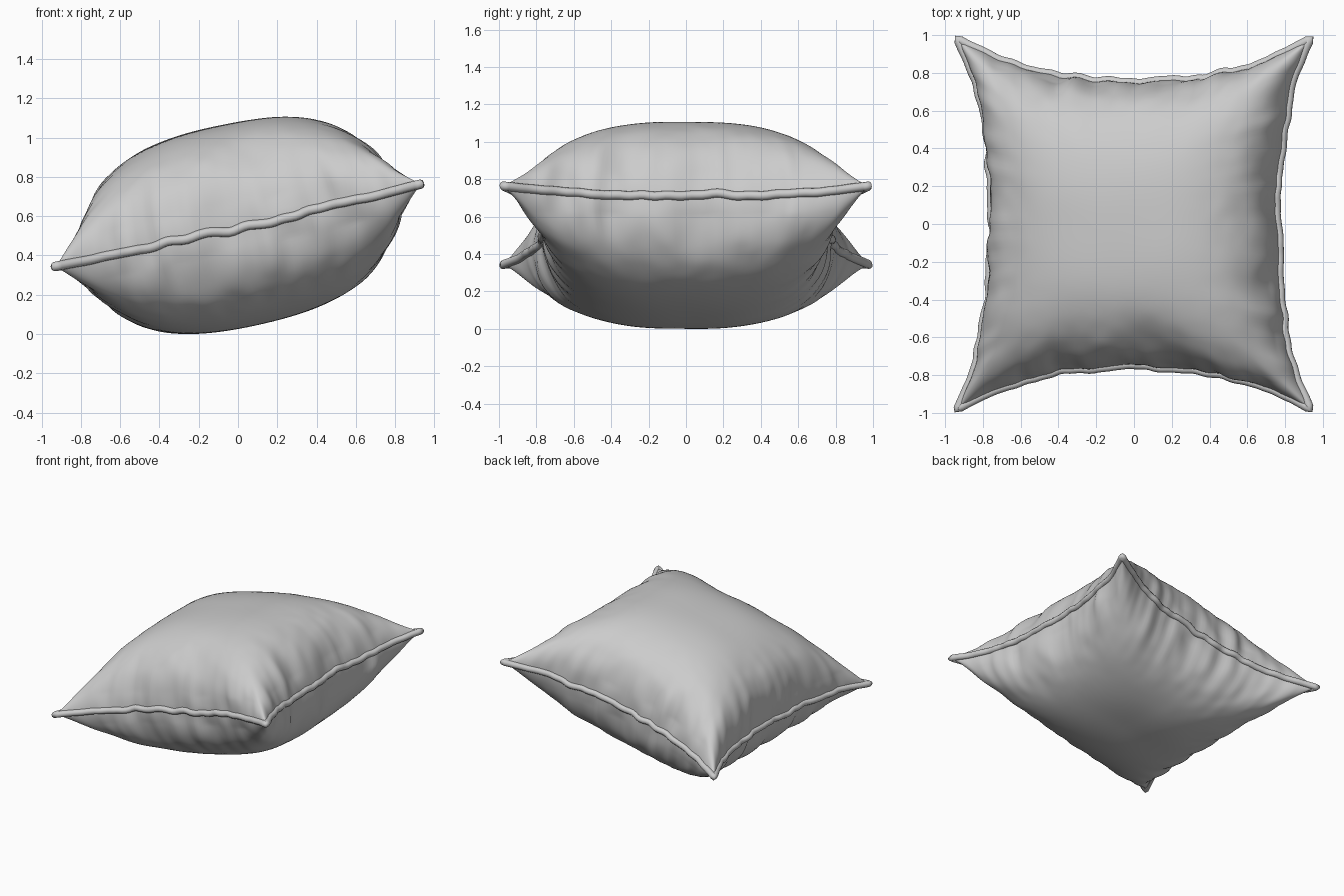
import bpy, bmesh
from math import sin, cos, pi, radians
from mathutils import Vector, Matrix, noise

if "Cube" in bpy.data.objects:
    bpy.data.objects.remove(bpy.data.objects["Cube"])

N = 110                      # grid divisions per side
HALF = 0.517                 # half thickness at the centre
TILT = Matrix.Translation((0, 0, 0.56)) @ Matrix.Rotation(radians(-12.7), 4, 'Y')


def n1(a, b=0.0, c=0.0):
    return noise.noise(Vector((a, b, c)))


def plan(s, t):
    """Square parameters -> pinched four-cornered outline with a wavy hem."""
    u = s * (0.78 + 0.177 * abs(t) ** 2.9)
    w = t * (0.755 + 0.225 * abs(s) ** 2.5)
    u += (0.02 * n1(t * 4.5, s * 1.3 + 7) + 0.014 * n1(t * 11, s + 9)) * s ** 4 * (1 - t ** 4)
    w += (0.02 * n1(s * 4.5, t * 1.3 + 3) + 0.014 * n1(s * 11, t + 5)) * t ** 4 * (1 - s ** 4)
    return u, w


def seam_height(s, t):
    corner = (s * t) ** 2
    return (1 - corner) * (-0.012 + 0.02 * n1(s * 3.2, t * 3.2, 5)
                           + 0.018 * n1(s * 9, t * 9, 2))


def puff(s, t):
    m = 0.4 + 0.14 * (s * t) ** 2
    f = max(0, 1 - abs(s) ** 2.5) ** m
    g = max(0, 1 - abs(t) ** 2.7) ** m
    return HALF * f * g


def param(i):
    return sin(pi / 2 * (2 * i / N - 1))


def make_cushion():
    bm = bmesh.new()
    info = {}
    rim = {}
    for side in (1, -1):
        grid = {}
        for i in range(N + 1):
            for j in range(N + 1):
                s, t = param(i), param(j)
                edge = i in (0, N) or j in (0, N)
                if edge and (i, j) in rim:
                    grid[i, j] = rim[i, j]
                    continue
                u, w = plan(s, t)
                e = max(abs(s), abs(t)) ** 6
                v = bm.verts.new((u, w, e * seam_height(s, t) + side * puff(s, t)))
                grid[i, j] = v
                info[v] = (s, t, side)
                if edge:
                    rim[i, j] = v
        for i in range(N):
            for j in range(N):
                q = [grid[i, j], grid[i + 1, j], grid[i + 1, j + 1], grid[i, j + 1]]
                bm.faces.new(q if side > 0 else q[::-1])
    bm.normal_update()
    # gathered folds running away from the seam, soft lumps elsewhere
    moves = []
    for v, (s, t, side) in info.items():
        u, w, z = v.co
        k = 11 * side
        near_s, near_t = abs(s) ** 7, abs(t) ** 7
        pin = min(1.0, abs(z) / 0.12)
        fold = (near_s * (1 - t ** 4) * n1(w * 6, z * 2, 3 * s + k)
                + near_t * (1 - s ** 4) * n1(u * 6, z * 2, 3 * t + k + 20))
        lump = n1(u * 3, w * 3, k + 40) * 0.004
        moves.append((v, v.normal * pin * (0.036 * fold - 0.004 * (near_s + near_t) + lump)))
    for v, d in moves:
        v.co += d
    # dent in the front upper panel
    for v, (s, t, side) in info.items():
        if side > 0:
            r2 = ((v.co.x - 0.14) / 0.13) ** 2 + ((v.co.y + 0.66) / 0.13) ** 2
            v.co.z -= 0.04 * 2.718 ** -r2 * min(1.0, abs(v.co.z) / 0.15)
    bm.transform(TILT)
    low = min(v.co.z for v in bm.verts)
    bmesh.ops.translate(bm, verts=bm.verts, vec=(0, 0, -low))
    me = bpy.data.meshes.new("cushion")
    bm.to_mesh(me)
    bm.free()
    me.shade_smooth()
    ob = bpy.data.objects.new("cushion", me)
    bpy.context.collection.objects.link(ob)
    return low


def make_piping(low):
    line = [param(i) for i in range(N)]
    loop = ([(a, -1) for a in line] + [(1, a) for a in line]
            + [(-a, 1) for a in line] + [(-1, -a) for a in line])
    cu = bpy.data.curves.new("piping", 'CURVE')
    cu.dimensions = '3D'
    cu.bevel_depth = 0.024
    cu.bevel_resolution = 3
    sp = cu.splines.new('POLY')
    # thin out the points crowded at the corners
    pts = []
    for s, t in loop:
        p = TILT @ Vector((*plan(s, t), seam_height(s, t)))
        p.z -= low
        if not pts or (p - pts[-1]).length > 0.012:
            pts.append(p)
    sp.points.add(len(pts) - 1)
    for sp_pt, p in zip(sp.points, pts):
        sp_pt.co = (*p, 1)
    sp.use_cyclic_u = True
    sp.use_smooth = True
    ob = bpy.data.objects.new("piping", cu)
    bpy.context.collection.objects.link(ob)


# stuffed body, then the corded seam around it
make_piping(make_cushion())
